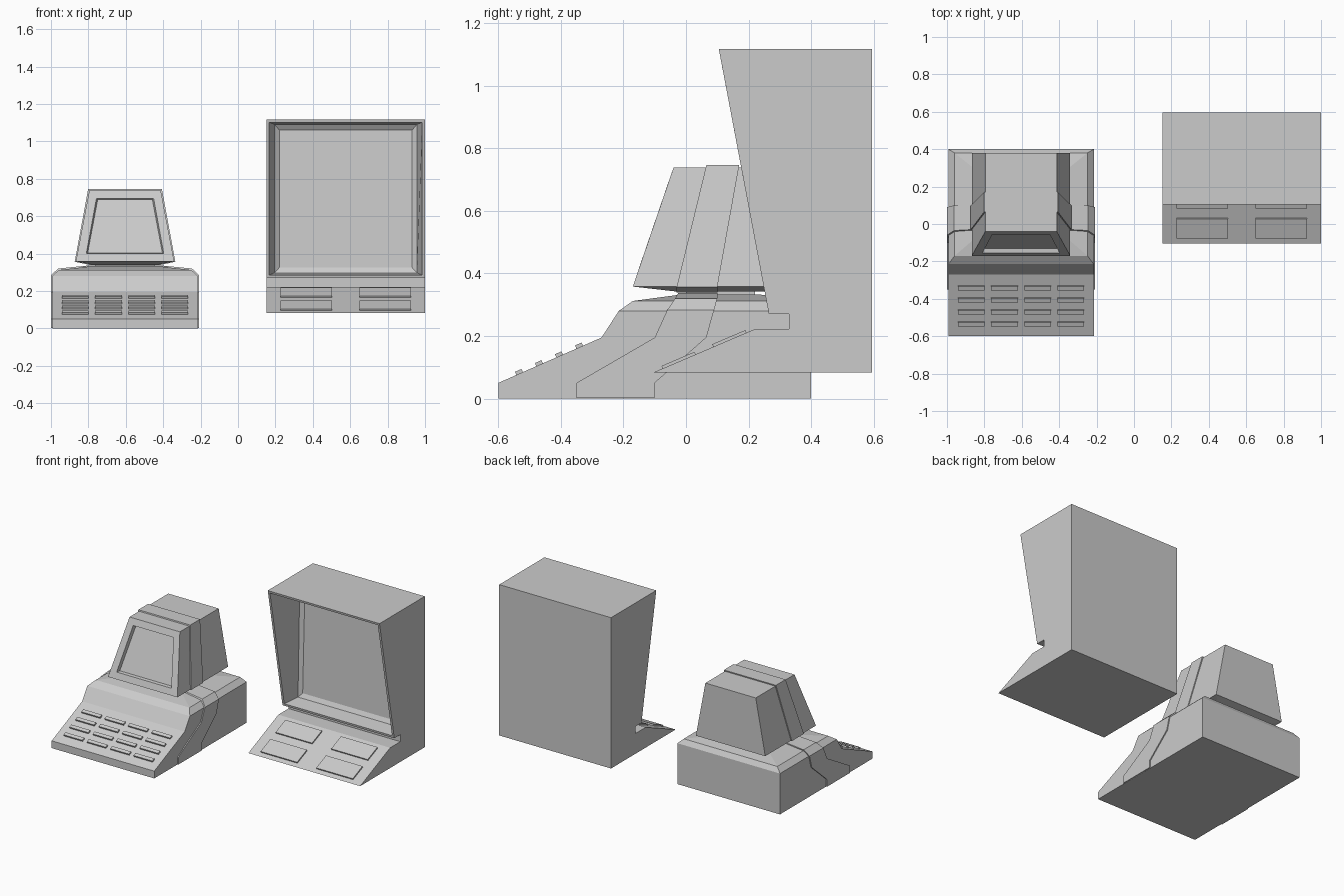
import bpy, bmesh, math

if "Cube" in bpy.data.objects:
    bpy.data.objects.remove(bpy.data.objects["Cube"])

PC_X, CAB_X = -0.604, 0.576      # centre lines of the two machines


def finish(name, bm):
    bmesh.ops.recalc_face_normals(bm, faces=bm.faces)
    me = bpy.data.meshes.new(name)
    bm.to_mesh(me)
    bm.free()
    ob = bpy.data.objects.new(name, me)
    bpy.context.collection.objects.link(ob)
    return ob


def loft(cx, rows):
    """Stack rectangles given as (z, half width, front y, back y)."""
    bm = bmesh.new()
    rings = [[bm.verts.new((cx + sx * hw, y, z)) for sx, y in
              ((-1, yf), (1, yf), (1, yb), (-1, yb))] for z, hw, yf, yb in rows]
    for a, b in zip(rings, rings[1:]):
        for i in range(4):
            j = (i + 1) % 4
            bm.faces.new((a[i], a[j], b[j], b[i]))
    bm.faces.new(rings[0][::-1])
    bm.faces.new(rings[-1])
    bmesh.ops.recalc_face_normals(bm, faces=bm.faces)
    return bm


def prism(cx, hw, profile):
    """Extrude a side (y, z) profile across the width."""
    bm = bmesh.new()
    f = bm.faces.new([bm.verts.new((cx - hw, y, z)) for y, z in profile])
    new = bmesh.ops.extrude_face_region(bm, geom=[f])["geom"]
    bmesh.ops.translate(bm, vec=(2 * hw, 0, 0),
                        verts=[v for v in new if isinstance(v, bmesh.types.BMVert)])
    bmesh.ops.recalc_face_normals(bm, faces=bm.faces)
    return bm


def recess(bm, cx, steps):
    """Step the big front face inwards; each step is (bottom, top) as (half width, y, z)."""
    bm.normal_update()
    f = max((f for f in bm.faces if f.normal.y < -0.7), key=lambda f: f.calc_area())
    for bottom, top in steps:
        f = bmesh.ops.extrude_discrete_faces(bm, faces=[f])["faces"][0]
        mid = f.calc_center_median().z
        for v in f.verts:
            hw, y, z = top if v.co.z > mid else bottom
            v.co = (cx + math.copysign(hw, v.co.x - cx), y, z)


def slab(name, loc, size, tilt):
    bm = bmesh.new()
    bmesh.ops.create_cube(bm, size=1)
    bmesh.ops.scale(bm, vec=size, verts=bm.verts)
    ob = finish(name, bm)
    ob.location = loc
    ob.rotation_euler.x = tilt
    return ob


# Computer base with sloped keyboard deck
finish("computer_base", loft(PC_X, [
    (0, .389, -.6, .4), (.05, .389, -.6, .4), (.195, .389, -.27, .4),
    (.28, .389, -.215, .4), (.312, .355, -.17, .38), (.332, .18, -.02, .24)]))

# Raised stripe wrapping the base
finish("base_stripe", loft(PC_X, [
    (.001, .396, -.35, -.1), (.05, .396, -.35, -.1), (.195, .396, -.1, .065),
    (.283, .396, -.06, .09), (.32, .358, -.035, .1), (.337, .185, -.025, .1)]))

# Neck under the monitor
finish("monitor_neck", loft(PC_X, [(.32, .16, 0, .22), (.35, .16, 0, .22)]))

# Monitor with recessed screen
bm = loft(PC_X, [(.342, .18, -.03, .3), (.358, .263, -.17, .38), (.738, .191, -.04, .38)])
recess(bm, PC_X, [((.207, -.156, .40), (.153, -.055, .695)),
                  ((.200, -.132, .402), (.146, -.033, .689))])
finish("monitor", bm)

# Raised stripe wrapping the monitor
finish("monitor_stripe", loft(PC_X, [
    (.339, .187, -.03, .1), (.356, .269, -.03, .1), (.746, .197, .065, .17)]))

# Keys: four by four on the deck
slope = .145 / .33
for r in range(4):
    y = -.532 + r * .064
    for c in range(4):
        slab(f"key_{r}_{c}", (PC_X + (c - 1.5) * .177, y, .05 + (y + .6) * slope),
             (.142, .023, .022), math.atan(slope))

# Cabinet with overhanging hood, slot and sloped desk
bm = prism(CAB_X, .424, [(-.105, .083), (.22, .222), (.33, .222), (.33, .27), (.265, .27),
                         (.105, 1.117), (.595, 1.117), (.595, .083)])
recess(bm, CAB_X, [((.409, .2622, .285), (.409, .1078, 1.102)),
                   ((.380, .37, .297), (.380, .39, 1.09)),
                   ((.355, .385, .325), (.355, .41, 1.06))])
finish("cabinet", bm)

# Raised panels on the cabinet desk
slope = .139 / .325
for r, y in enumerate((-.022, .14)):
    for c, sx in enumerate((-1, 1)):
        slab(f"desk_panel_{r}_{c}", (CAB_X + sx * .211, y, .083 + (y + .105) * slope),
             (.277, .115, .018), math.atan(slope))
